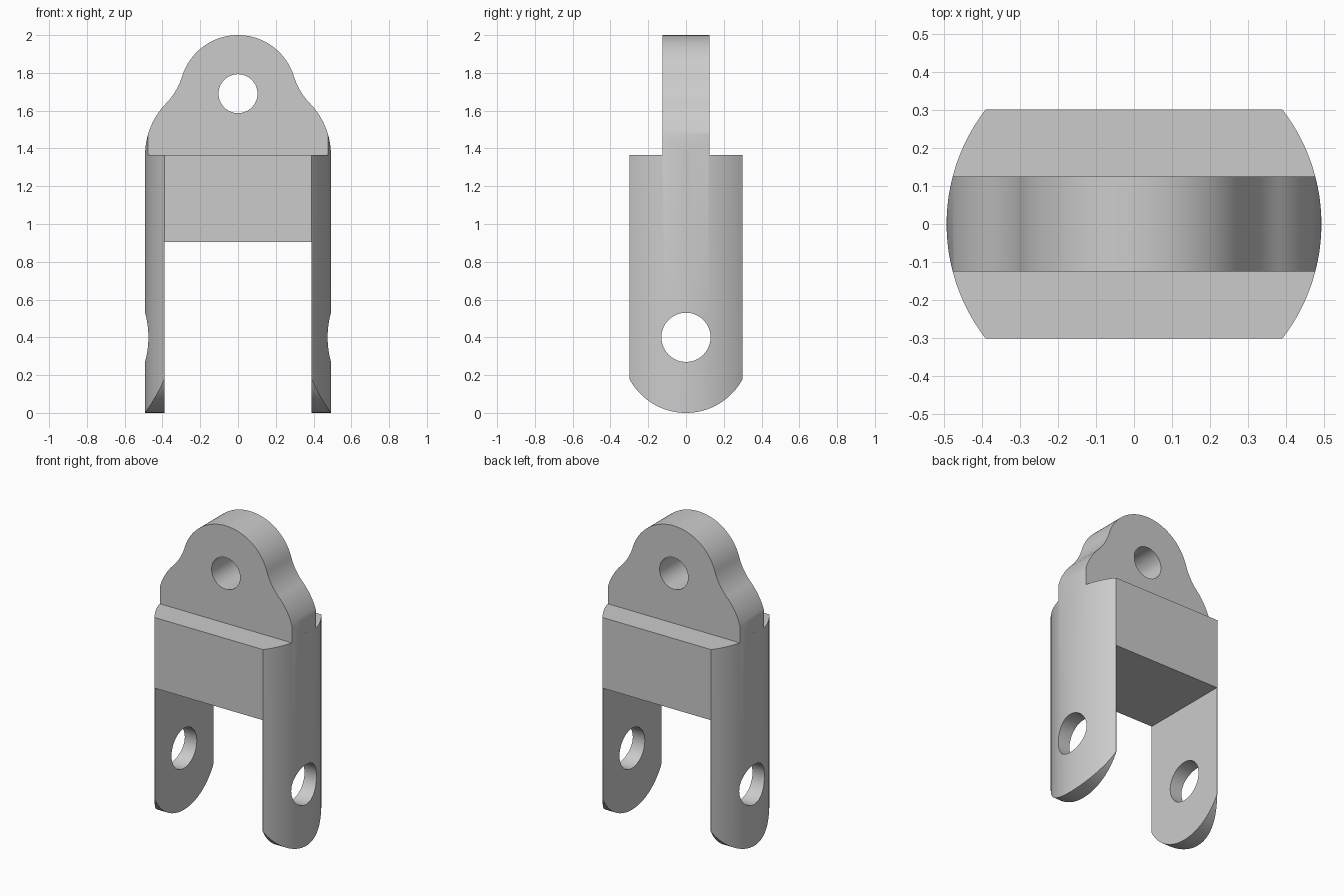
import bpy
import bmesh
from math import atan2, cos, sin, sqrt, pi, acos, hypot
from mathutils import Matrix

cube = bpy.data.objects.get("Cube")
if cube:
    bpy.data.objects.remove(cube, do_unlink=True)

grey = bpy.data.materials.new("plain grey")
grey.use_nodes = True
grey.diffuse_color = (0.6, 0.6, 0.6, 1)
grey.node_tree.nodes["Principled BSDF"].inputs["Base Color"].default_value = (0.6, 0.6, 0.6, 1)

# Local (u, v, depth) axes for outlines drawn on each plane
TOP = Matrix.Identity(4)
FRONT = Matrix(((1, 0, 0, 0), (0, 0, -1, 0), (0, 1, 0, 0), (0, 0, 0, 1)))
SIDE = Matrix(((0, 0, 1, 0), (1, 0, 0, 0), (0, 1, 0, 0), (0, 0, 0, 1)))


def arc(cx, cy, r, a0, a1, steps):
    angles = [a0 + (a1 - a0) * i / steps for i in range(steps + 1)]
    return [(cx + r * cos(a), cy + r * sin(a)) for a in angles]


def prism(name, outline, axes, low, high):
    bm = bmesh.new()
    face = bm.faces.new([bm.verts.new((u, v, low)) for u, v in outline])
    grown = bmesh.ops.extrude_face_region(bm, geom=[face])["geom"]
    verts = [g for g in grown if isinstance(g, bmesh.types.BMVert)]
    bmesh.ops.translate(bm, verts=verts, vec=(0, 0, high - low))
    bm.transform(axes)
    bmesh.ops.recalc_face_normals(bm, faces=bm.faces)
    mesh = bpy.data.meshes.new(name)
    bm.to_mesh(mesh)
    bm.free()
    obj = bpy.data.objects.new(name, mesh)
    bpy.context.collection.objects.link(obj)
    mesh.materials.append(grey)
    return obj


def carve(target, tool, operation):
    mod = target.modifiers.new(tool.name, "BOOLEAN")
    mod.object, mod.operation, mod.solver = tool, operation, "EXACT"
    bpy.context.view_layer.objects.active = target
    bpy.ops.object.modifier_apply(modifier=mod.name)
    bpy.data.objects.remove(tool, do_unlink=True)


# Footprint: a round bar with flat front and back
R, HALF = 0.492, 0.3
a = atan2(HALF, sqrt(R * R - HALF * HALF))
footprint = arc(0, 0, R, -a, a, 40) + arc(0, 0, R, pi - a, pi + a, 40)
bracket = prism("clevis_bracket", footprint, TOP, -0.1, 2.1)

# Side outline: rounded leg ends, straight body, narrow upper lug
LEG_R, STEP, LUG = 0.34, 1.365, 0.125
b = atan2(HALF, sqrt(LEG_R ** 2 - HALF ** 2))
side = arc(0, LEG_R, LEG_R, -pi / 2 - b, -pi / 2 + b, 48)
side += [(HALF + 0.05, side[-1][1]), (HALF + 0.05, STEP), (LUG, STEP), (LUG, 2.2),
         (-LUG, 2.2), (-LUG, STEP), (-HALF - 0.05, STEP), (-HALF - 0.05, side[0][1])]
carve(bracket, prism("side_outline", side, SIDE, -1, 1), "INTERSECT")

# Front outline: lug head blended into the shoulders, gap between the legs
EYE_Z, HEAD, SHX, SHR, FILLET = 1.69, 0.31, 0.10, 0.392, 0.35
dx, dz = SHX, STEP - EYE_Z
d, p, q = hypot(dx, dz), HEAD + FILLET, SHR + FILLET
turn = atan2(dz, dx) + acos((d * d + p * p - q * q) / (2 * d * p))
fx, fz = p * cos(turn), EYE_Z + p * sin(turn)
meet = atan2(fz - STEP, fx - SHX)
half = [(0.388, -0.2), (0.6, -0.2), (0.6, 1.39)]
half += arc(SHX, STEP, SHR, 0.065, meet, 16)
half += arc(fx, fz, FILLET, meet + pi, turn + pi, 16)[1:]
half += arc(0, EYE_Z, HEAD, turn, pi / 2, 28)[1:]
half.insert(0, (0.388, 0.905))
front = half + [(-x, z) for x, z in reversed(half[:-1])]
carve(bracket, prism("front_outline", front, FRONT, -1, 1), "INTERSECT")

# Pin holes through the lug and through both legs
carve(bracket, prism("lug_hole", arc(0, EYE_Z, 0.103, 0, 2 * pi, 64)[:-1], FRONT, -1, 1), "DIFFERENCE")
carve(bracket, prism("leg_hole", arc(0, 0.4, 0.13, 0, 2 * pi, 64)[:-1], SIDE, -1, 1), "DIFFERENCE")

bpy.ops.object.select_all(action="DESELECT")
bracket.select_set(True)
bpy.context.view_layer.objects.active = bracket
bpy.ops.object.shade_smooth_by_angle()
